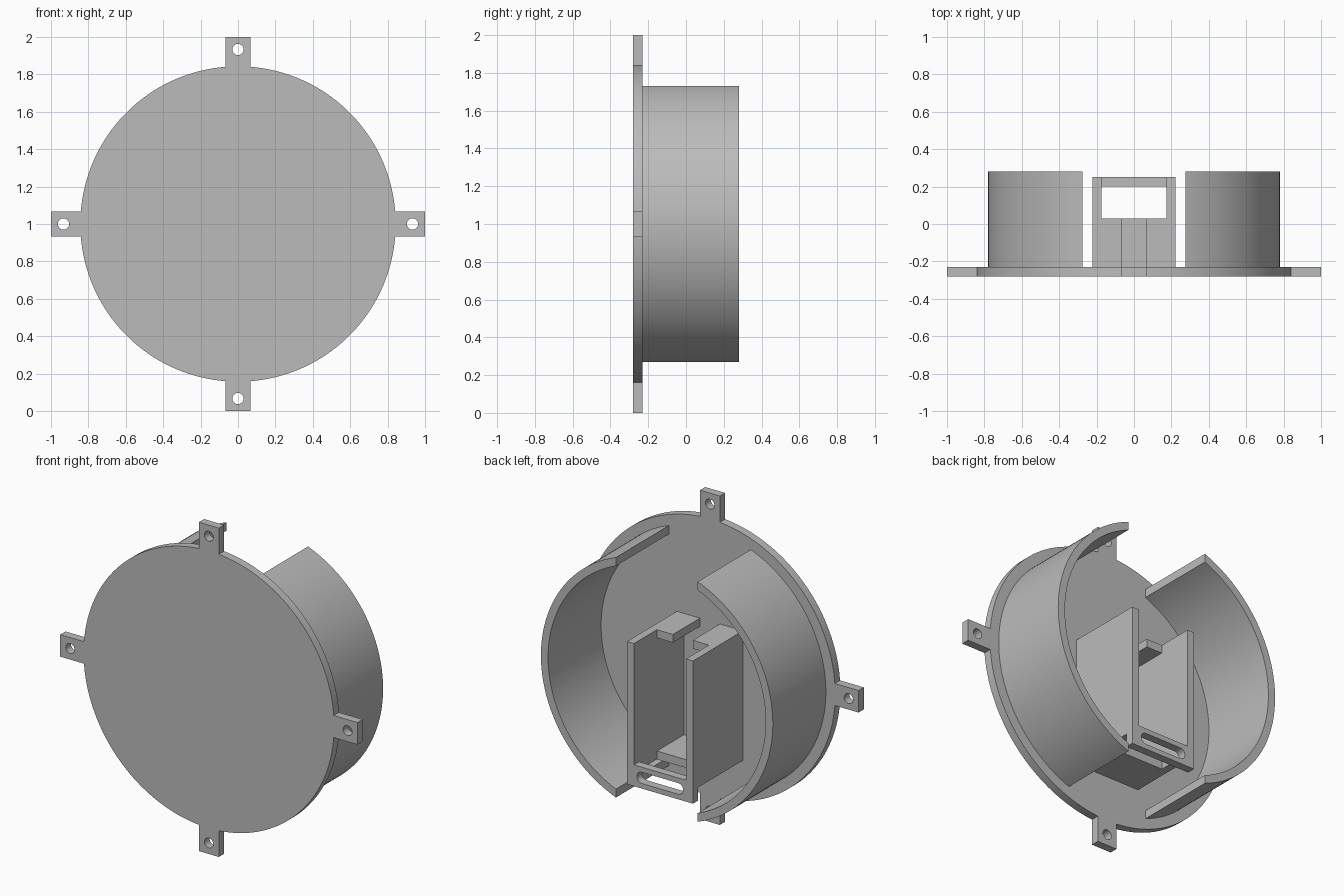
import bpy, bmesh, math

cube = bpy.data.objects.get("Cube")
if cube:
    bpy.data.objects.remove(cube, do_unlink=True)

# Single plastic colour
grey = bpy.data.materials.new("plain grey")
grey.use_nodes = True
GREY = (0.5, 0.5, 0.5, 1)
grey.diffuse_color = GREY
grey.node_tree.nodes["Principled BSDF"].inputs["Base Color"].default_value = GREY

CZ = 1.0              # height of the disc axis
FRONT, BACK = -0.28, -0.23


def circle(cx, cz, r, n=32):
    return [(cx + r * math.cos(2 * math.pi * i / n),
             cz + r * math.sin(2 * math.pi * i / n)) for i in range(n)]


def arc(r, a0, a1, n, cz=CZ):
    return [(r * math.cos(a0 + (a1 - a0) * i / n),
             cz + r * math.sin(a0 + (a1 - a0) * i / n)) for i in range(n + 1)]


def mirror(points):
    return [(-x, z) for x, z in reversed(points)]


def prism(name, loops, y0, y1):
    """Fill x-z outlines (later loops are holes) and extrude from y0 to y1."""
    curve = bpy.data.curves.new(name + "_outline", "CURVE")
    curve.dimensions = "2D"
    curve.fill_mode = "BOTH"
    curve.extrude = (y1 - y0) / 2
    for loop in loops:
        spline = curve.splines.new("POLY")
        spline.points.add(len(loop) - 1)
        for point, (x, z) in zip(spline.points, loop):
            point.co = (x, z, 0, 1)
        spline.use_cyclic_u = True
    temp = bpy.data.objects.new(name + "_outline", curve)
    bpy.context.collection.objects.link(temp)
    bpy.context.view_layer.update()
    graph = bpy.context.evaluated_depsgraph_get()
    mesh = bpy.data.meshes.new_from_object(temp.evaluated_get(graph))
    bpy.data.objects.remove(temp, do_unlink=True)

    # Stand the outline upright and weld the caps to the sides
    bm = bmesh.new()
    bm.from_mesh(mesh)
    for v in bm.verts:
        x, z, depth = v.co
        v.co = (x, (y0 + y1) / 2 - depth, z)
    bmesh.ops.remove_doubles(bm, verts=bm.verts, dist=0.0001)
    bmesh.ops.recalc_face_normals(bm, faces=bm.faces)
    bm.to_mesh(mesh)
    bm.free()
    mesh.materials.clear()
    mesh.materials.append(grey)
    obj = bpy.data.objects.new(name, mesh)
    bpy.context.collection.objects.link(obj)
    parts.append(obj)


parts = []

# Disc with four drilled mounting tabs
R, TAB = 0.843, 0.067
edge = math.asin(TAB / R)
outline, holes = [], []
for k in range(4):
    a = k * math.pi / 2
    c, s = math.cos(a), math.sin(a)
    for u, v in ((1, -TAB), (1, TAB)):
        outline.append((u * c - v * s, CZ + u * s + v * c))
    outline += arc(R, a + edge, a + math.pi / 2 - edge, 40)
    holes.append(circle(0.933 * c, CZ + 0.933 * s, 0.03))
prism("mounting_disc", [outline] + holes, FRONT, BACK)

# Two curved walls, cut straight at the gap between them
OUT, IN, GAP = 0.78, 0.732, 0.275
ao, ai = math.acos(GAP / OUT), math.acos(GAP / IN)
shell = arc(OUT, -ao, ao, 72) + arc(IN, ai, -ai, 72)
prism("left_curved_wall", [shell], BACK, 0.28)
prism("right_curved_wall", [mirror(shell)], BACK, 0.28)

# Holder: front channel with floor and two top lips
W, WI, LIP = 0.222, 0.175, 0.067
LOW, FLOOR, TOP = 0.434, 0.484, 1.222
half = [(W, LOW), (W, TOP), (LIP, TOP), (LIP, TOP - 0.05),
        (WI, TOP - 0.05), (WI, FLOOR)]
prism("holder_channel", [half + mirror(half)], BACK, 0.03)

# Holder: plain side walls
side = [(WI, LOW), (W, LOW), (W, TOP), (WI, TOP)]
prism("left_holder_side", [side], 0.03, 0.2)
prism("right_holder_side", [mirror(side)], 0.03, 0.2)

# Holder: rear frame with a slotted cross bar
half = [(W, 0.354), (W, TOP), (WI, TOP), (WI, FLOOR)]
SLOT_R, SLOT_X, SLOT_Z = 0.034, 0.122, 0.419
end = [(x + SLOT_X, z)
       for x, z in arc(SLOT_R, -math.pi / 2, math.pi / 2, 16, SLOT_Z)]
prism("holder_rear_frame", [half + mirror(half), end + mirror(end)], 0.2, 0.25)

# Smooth the round surfaces, keep the edges crisp
bpy.ops.object.select_all(action="DESELECT")
for obj in parts:
    obj.select_set(True)
bpy.context.view_layer.objects.active = parts[0]
bpy.ops.object.shade_smooth_by_angle(angle=math.radians(30))
